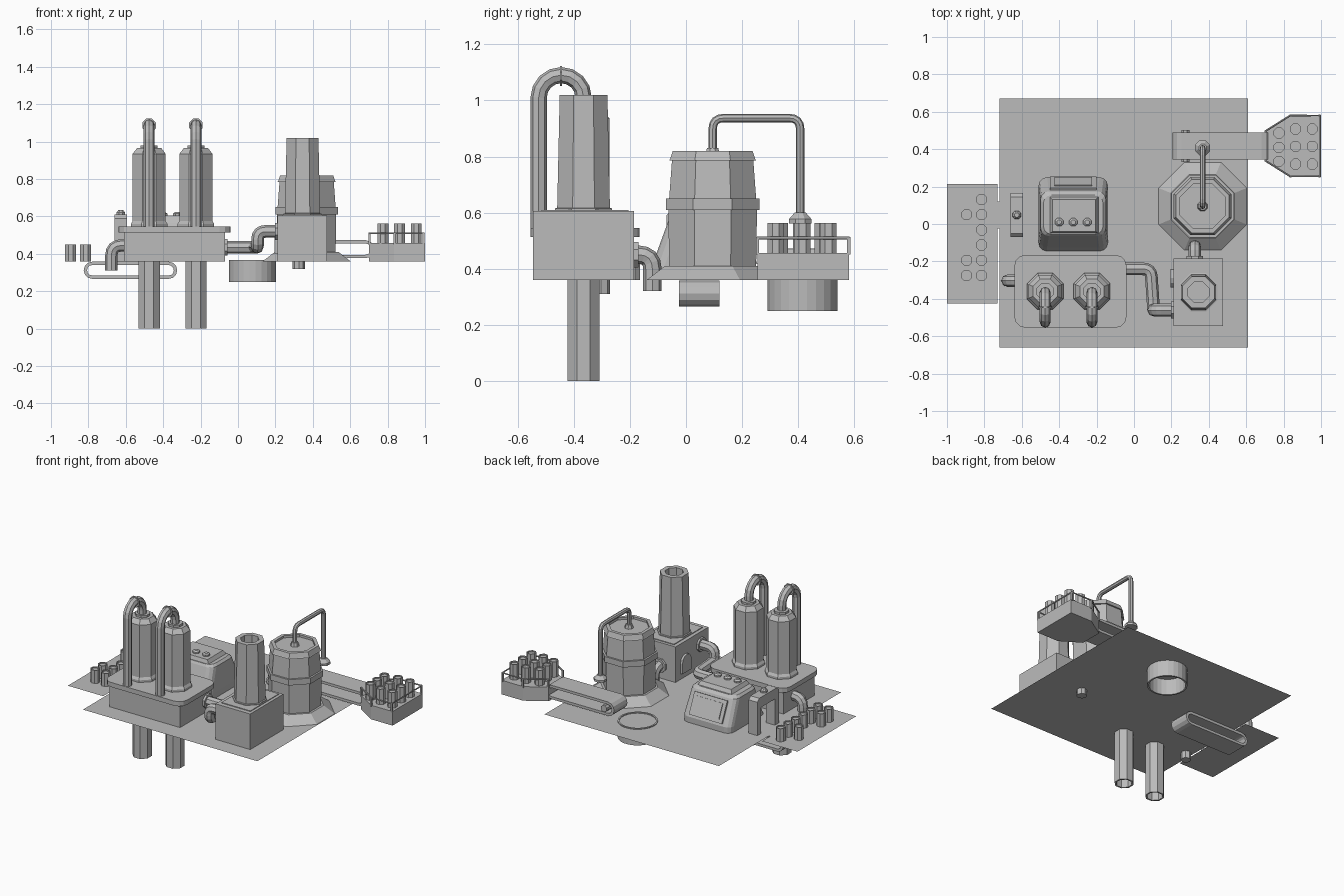
import bpy, bmesh, math
from mathutils import Vector

if "Cube" in bpy.data.objects:
    bpy.data.objects.remove(bpy.data.objects["Cube"])

grey = bpy.data.materials.new("plain_grey")
grey.diffuse_color = (0.5, 0.5, 0.5, 1)
grey.use_nodes = True
grey.node_tree.nodes["Principled BSDF"].inputs["Base Color"].default_value = grey.diffuse_color


def finish(name, mesh, loc=(0, 0, 0), rot=(0, 0, 0)):
    ob = bpy.data.objects.new(name, mesh)
    bpy.context.collection.objects.link(ob)
    ob.location, ob.rotation_euler = loc, rot
    mesh.materials.clear()
    mesh.materials.append(grey)
    return ob


def loft(name, loops, loc=(0, 0, 0), rot=(0, 0, 0), bottom=True, top=True, ring=False):
    """Skin a stack of equal-length point loops."""
    bm = bmesh.new()
    rows = [[bm.verts.new(p) for p in lp] for lp in loops]
    n = len(rows[0])
    pairs = list(zip(rows, rows[1:])) + ([(rows[-1], rows[0])] if ring else [])
    for a, b in pairs:
        for i in range(n):
            j = (i + 1) % n
            bm.faces.new((a[i], a[j], b[j], b[i]))
    if bottom and not ring:
        bm.faces.new(rows[0][::-1])
    if top and not ring:
        bm.faces.new(rows[-1])
    bmesh.ops.recalc_face_normals(bm, faces=bm.faces)
    me = bpy.data.meshes.new(name)
    bm.to_mesh(me)
    bm.free()
    return finish(name, me, loc, rot)


def lathe(name, profile, loc, n=8, rot=(0, 0, 0), **kw):
    """Revolve (apothem, z) pairs with flats on the axes."""
    k = 1 / math.cos(math.pi / n)
    loops = [[(r * k * math.cos(2 * math.pi * (i + .5) / n),
               r * k * math.sin(2 * math.pi * (i + .5) / n), z) for i in range(n)]
             for r, z in profile]
    return loft(name, loops, loc, rot, **kw)


def prism(name, pts, z0, z1, **kw):
    return loft(name, [[(x, y, z) for x, y in pts] for z in (z0, z1)], **kw)


def rect(x0, x1, y0, y1, c=0.0, seg=3):
    """Rectangle outline, optionally with rounded corners."""
    if c == 0:
        return [(x0, y0), (x1, y0), (x1, y1), (x0, y1)]
    out = []
    for q, (cx, cy) in enumerate([(x1 - c, y1 - c), (x0 + c, y1 - c), (x0 + c, y0 + c), (x1 - c, y0 + c)]):
        for i in range(seg + 1):
            a = math.pi / 2 * (q + i / seg)
            out.append((cx + c * math.cos(a), cy + c * math.sin(a)))
    return out


def sheet(name, pts, z):
    me = bpy.data.meshes.new(name)
    me.from_pydata([(x, y, z) for x, y in pts], [], [list(range(len(pts)))])
    return finish(name, me)


def pipe(name, pts, r, fillet=0.0, seg=4):
    """Eight-sided pipe along a path, bends rounded when a fillet is given."""
    v = [Vector(p) for p in pts]
    path = [v[0]]
    for a, b, c in zip(v, v[1:], v[2:]):
        if fillet == 0:
            path.append(b)
            continue
        p, q = b + (a - b).normalized() * fillet, b + (c - b).normalized() * fillet
        for i in range(seg + 1):
            t = i / seg
            path.append(p * (1 - t) ** 2 + b * 2 * t * (1 - t) + q * t * t)
    path.append(v[-1])
    cu = bpy.data.curves.new(name, 'CURVE')
    cu.dimensions, cu.bevel_depth, cu.bevel_resolution, cu.use_fill_caps = '3D', r, 2, True
    sp = cu.splines.new('POLY')
    sp.points.add(len(path) - 1)
    for pt, p in zip(sp.points, path):
        pt.co = (*p, 1)
    sp.use_smooth = False
    tmp = bpy.data.objects.new(name + "_path", cu)
    bpy.context.collection.objects.link(tmp)
    me = bpy.data.meshes.new_from_object(tmp.evaluated_get(bpy.context.evaluated_depsgraph_get()))
    bpy.data.objects.remove(tmp)
    return finish(name, me)


def belt(name, x0, x1, y0, y1, zc, r, t):
    """Closed conveyor loop with rounded ends, open through the middle."""
    def outline(rad):
        out = []
        for cx, s in ((x0 + r, math.pi / 2), (x1 - r, -math.pi / 2)):
            for i in range(7):
                a = s + math.pi * i / 6
                out.append((cx + rad * math.cos(a), zc + rad * math.sin(a)))
        return out
    o, i = outline(r), outline(r - t)
    loft(name, [[(x, y, z) for x, z in lp] for lp, y in ((o, y0), (o, y1), (i, y1), (i, y0))], ring=True)


# Floor sheets
sheet("floor", rect(-.72, .61, -.66, .67), .36)
sheet("side_floor", rect(-1, -.73, -.425, .215), .36)

# Twin-cylinder machine with arched pipes and long pipes below
prism("pump_box", rect(-.61, -.07, -.53, -.19), .36, .515)
prism("pump_top", rect(-.64, -.04, -.555, -.165, .06), .513, .545)
for x in (-.475, -.225):
    lathe("pump_cylinder", [(.098, .545), (.098, .56), (.088, .575), (.088, .935), (.065, .965)], (x, -.36, 0))
    lathe("cylinder_collar", [(.045, .96), (.045, .98)], (x, -.36, 0))
    arch = [(x, -.445 - .08 * math.cos(a), 1.01 + .08 * math.sin(a))
            for a in [math.pi * i / 8 for i in range(9)]]
    pipe("arched_pipe", [(x, -.525, .54)] + arch + [(x, -.365, .96)], .029)
    lathe("pipe_flange", [(.036, -.004), (.036, .004)], (x, -.445, 1.087), rot=(math.pi / 2, 0, 0))
    lathe("ground_pipe", [(.057, 0), (.057, .36), (.047, .36), (.047, 0)], (x, -.365, 0), ring=True)
pipe("side_elbow", [(-.60, -.303, .445), (-.677, -.303, .445), (-.677, -.303, .31)], .033, .055)

# Furnace with chimney and arched door
prism("furnace", rect(.21, .475, -.545, -.185), .36, .605)
prism("furnace_top", rect(.235, .455, -.515, -.205), .60, .61)
lathe("chimney", [(.102, .607), (.102, .615), (.094, .617), (.085, 1.02), (.055, 1.02), (.055, .75)],
      (.345, -.365, 0))
door = [(-.34, .40), (-.24, .40)] + [(-.29 + .05 * math.cos(a), .47 + .05 * math.sin(a))
                                     for a in [math.pi * i / 6 for i in range(7)]]
loft("furnace_door", [[(x, y, z) for y, z in door] for x in (.195, .212)])

# Connecting pipes
pipe("link_pipe", [(-.08, -.24, .435), (.09, -.24, .435), (.105, -.46, .435),
                   (.105, -.46, .52), (.215, -.46, .52)], .034, .042)
lathe("link_collar", [(.045, 0), (.045, .015)], (-.07, -.24, .435), rot=(0, math.pi / 2, 0))
lathe("furnace_collar", [(.045, 0), (.045, .015)], (.197, -.46, .52), rot=(0, math.pi / 2, 0))
pipe("rear_elbow", [(.325, -.19, .45), (.325, -.12, .45), (.325, -.12, .32)], .033, .05)
lathe("rear_collar", [(.045, 0), (.045, .015)], (.325, -.17, .45), rot=(math.pi / 2, 0, 0))

# Mixing vat with recessed lid, pouring pipe and nozzle
lathe("vat", [(.235, .36), (.17, .41), (.155, .41), (.158, .61), (.167, .61), (.167, .65), (.155, .65),
              (.145, .785), (.155, .785), (.152, .79), (.142, .82), (.12, .82), (.12, .805)], (.367, .095, 0))
pipe("pouring_pipe", [(.367, .095, .79), (.367, .095, .937), (.367, .407, .937), (.367, .407, .59)], .015, .04)
lathe("pipe_base", [(.028, .80), (.02, .83)], (.367, .095, 0))
lathe("nozzle", [(.04, .562), (.04, .577), (.02, .60)], (.367, .407, 0))

# Conveyor arm and its axle
belt("arm_belt", .205, .73, .345, .49, .425, .048, .018)
lathe("arm_axle", [(.022, -.085), (.022, .085)], (.275, .4175, .425), rot=(math.pi / 2, 0, 0))

# Tray with rail and cans
tray = [(.70, .34), (.835, .255), (1, .255), (1, .58), (.835, .58), (.70, .495)]
prism("tray", tray, .36, .457)
pipe("tray_rail", [(min(x, .995), y, .51) for x, y in tray], .005)
for x, y in tray:
    px = min(x, .99)
    prism("rail_post", rect(px - .003, px + .008, y - .006, y + .006), .45, .513)


def can(x, y, z, h):
    lathe("can", [(.029, z), (.029, z + h), (.022, z + h), (.022, z + h - .008)], (x, y, 0))


for x, ys in ((.775, (.335, .41, .487)), (.864, (.32, .415, .508)), (.953, (.32, .415, .508))):
    for y in ys:
        can(x, y, .455, .108)

# Cans on the side floor
for x, rows in ((-.815, range(6)), (-.895, (1, 4, 5))):
    for i in rows:
        can(x, .131 - .0812 * i, .36, .09)

# Sunken tank
lathe("tank", [(.125, .25), (.125, .366), (.114, .366), (.114, .25)], (.077, .415, 0), n=24, ring=True)

# Control console facing the back
sections = [(-.51, -.14, -.145, .25, .36), (-.51, -.14, -.125, .25, .40),
            (-.50, -.15, -.065, .175, .565), (-.485, -.165, -.055, .155, .58)]
loft("console", [[(x, y, s[4]) for x, y in rect(*s[:4], .045)] for s in sections])
loft("console_panel", [[(x, y, z) for x, y in rect(*b)] for b, z in
                       (((-.45, -.19, -.05, .145), .578), ((-.435, -.205, -.04, .13), .605))])
for x in (-.40, -.325, -.25):
    lathe("knob", [(.022, .60), (.022, .615), (.012, .623)], (x, .01, 0))
for name, w, h, d in (("screen_frame", .125, .075, .012), ("screen", .10, .052, .018)):
    loft(name, [[(x, y, z) for x, z in rect(-w, w, -h, h)] for y in (-.01, d)],
         (-.325, .213, .482), (.425, 0, 0))

# Scanner arch over the belt
gate = [(-.07, .36), (-.025, .36), (-.025, .54), (.125, .54), (.125, .36),
        (.165, .36), (.165, .59), (.145, .61), (-.05, .61), (-.07, .59)]
loft("scanner_arch", [[(x, y, z) for y, z in gate] for x in (-.66, -.593)])
lathe("arch_knob", [(.022, .61), (.022, .622), (.012, .635)], (-.627, .048, 0))

# Belt under the floor
belt("floor_belt", -.825, -.325, -.025, .12, .312, .046, .018)
